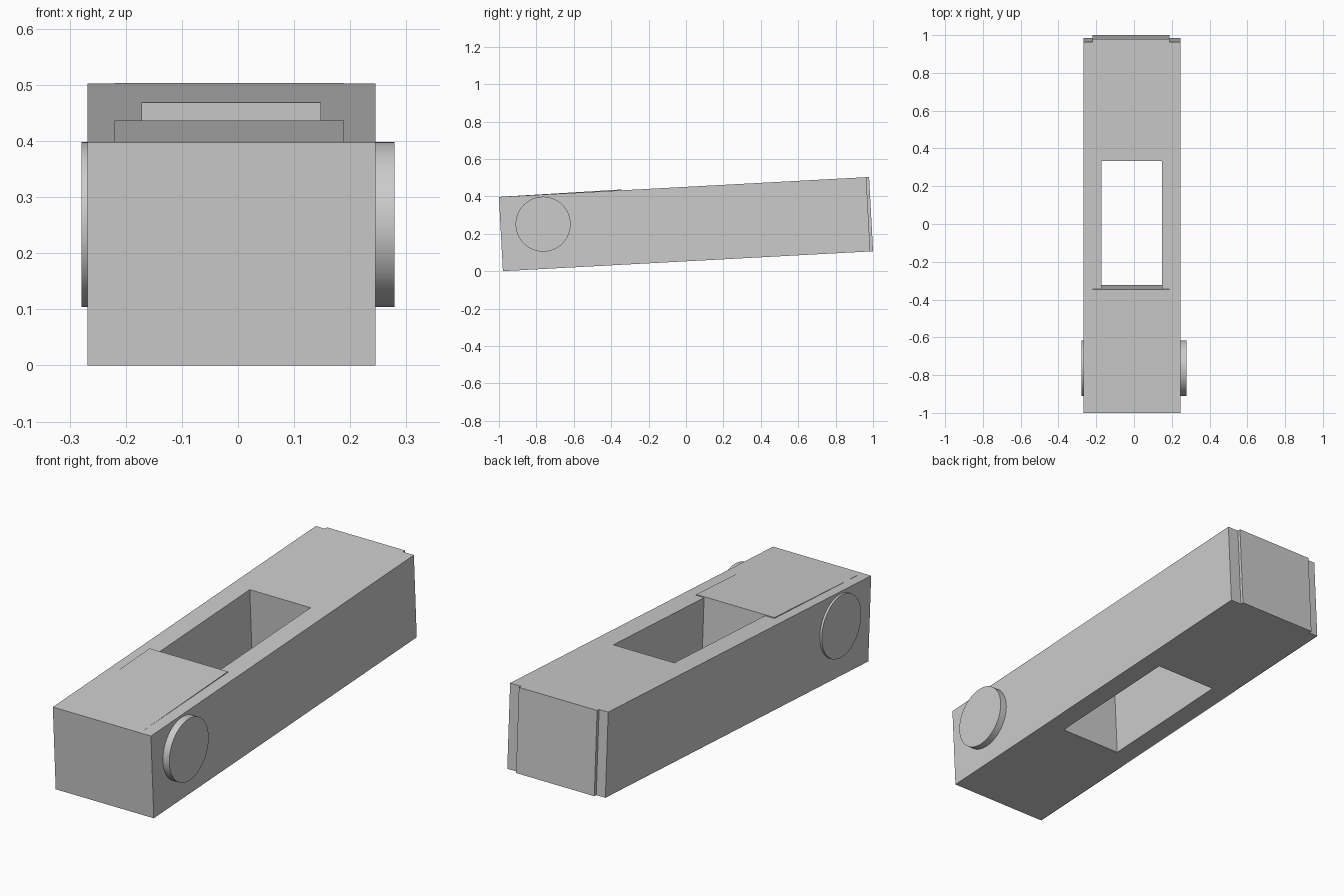
import bpy, bmesh, math
from mathutils import Matrix

cube = bpy.data.objects.get("Cube")
if cube:
    bpy.data.objects.remove(cube, do_unlink=True)

grey = bpy.data.materials.new("plain grey")
grey.use_nodes = True
colour = (0.6, 0.6, 0.6, 1)
grey.diffuse_color = colour
grey.node_tree.nodes["Principled BSDF"].inputs["Base Color"].default_value = colour

# The whole beam rises gently towards the back
TILT = math.radians(3.07)
FRAME = Matrix.Translation((0, -0.979, 0)) @ Matrix.Rotation(TILT, 4, 'X')
HEIGHT = 0.3975
CORE_LENGTH, CHEEK_LENGTH = 1.982, 1.967
HOLE_FRONT, HOLE_BACK = 0.656, 1.335
OUTER, INNER, HOLE = (-0.268, 0.245), (-0.2205, 0.1885), (-0.1715, 0.147)


def finish(bm, name):
    bmesh.ops.recalc_face_normals(bm, faces=bm.faces)
    mesh = bpy.data.meshes.new(name)
    bm.to_mesh(mesh)
    bm.free()
    mesh.materials.append(grey)
    obj = bpy.data.objects.new(name, mesh)
    bpy.context.collection.objects.link(obj)
    return obj


def block(name, x0, x1, y0, y1, back_lift=0):
    """Box in the tilted frame, optionally raised along its back top edge."""
    bm = bmesh.new()
    profile = [(y0, 0), (y1, 0), (y1, HEIGHT + back_lift), (y0, HEIGHT)]
    face = bm.faces.new([bm.verts.new((x0, y, z)) for y, z in profile])
    side = bmesh.ops.extrude_face_region(bm, geom=[face])["geom"]
    moved = [v for v in side if isinstance(v, bmesh.types.BMVert)]
    bmesh.ops.translate(bm, verts=moved, vec=(x1 - x0, 0, 0))
    obj = finish(bm, name)
    obj.matrix_world = FRAME


# Side cheeks and the rails beside the opening
for side, i in (("right", 0), ("left", 1)):
    block(side + "_cheek", *sorted((OUTER[i], INNER[i])), 0, CHEEK_LENGTH)
    block(side + "_rail", *sorted((INNER[i], HOLE[i])), HOLE_FRONT, HOLE_BACK)

# Solid core ends; the front one rises to a small step at the opening
block("front_core", *INNER, 0, HOLE_FRONT, 0.0045)
block("back_core", *INNER, HOLE_BACK, CORE_LENGTH)

# Round axle through the front end
bm = bmesh.new()
bmesh.ops.create_cone(bm, cap_ends=True, segments=64, radius1=0.147,
                      radius2=0.147, depth=0.557,
                      matrix=Matrix.Rotation(math.pi / 2, 4, 'Y'))
for f in bm.faces:
    f.smooth = len(f.verts) == 4
for e in bm.edges:
    e.smooth = all(f.smooth for f in e.link_faces)
axle = finish(bm, "axle")
axle.location = (0, -0.764, 0.251)
